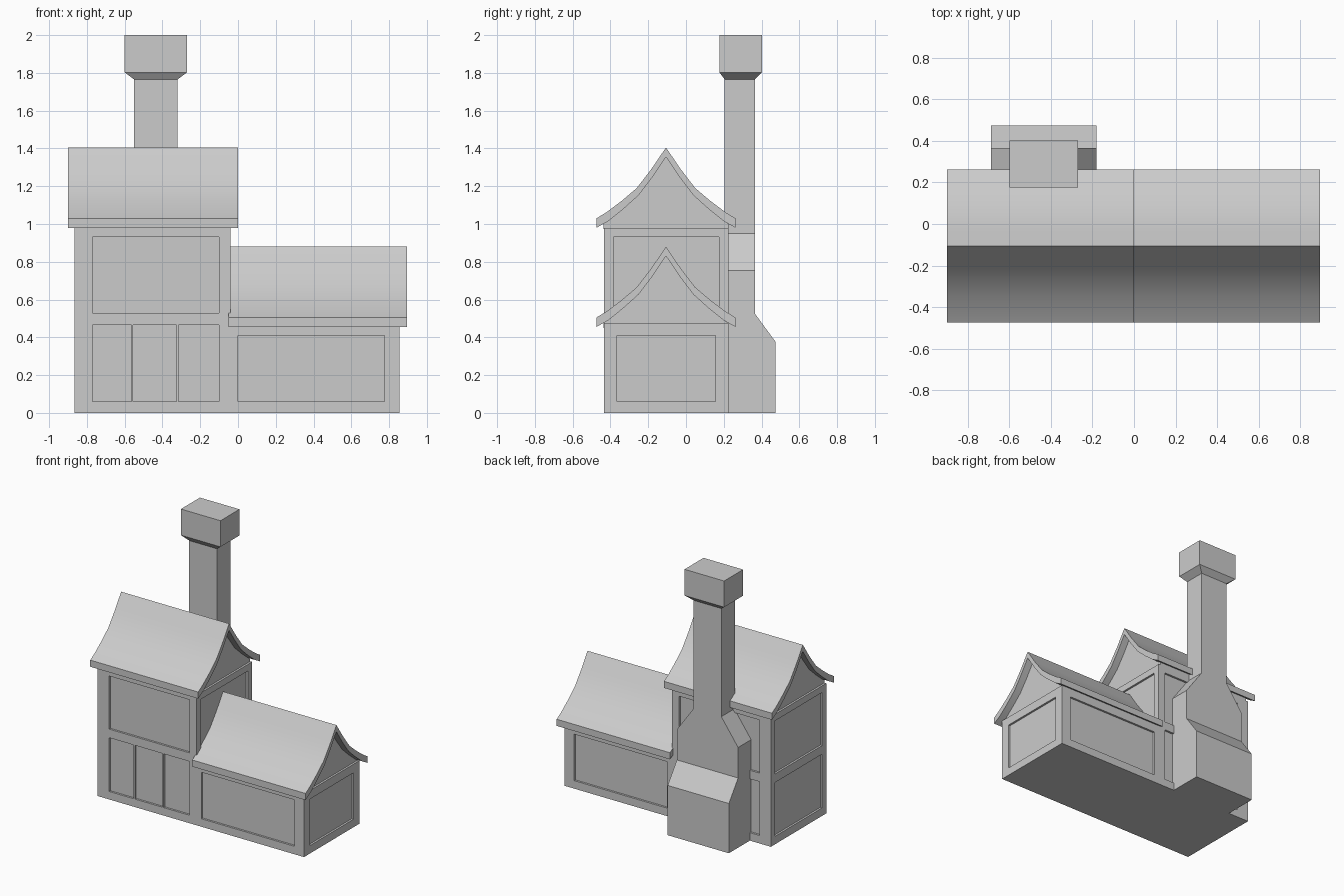
import bpy
import bmesh
from math import radians
from mathutils import Vector

cube = bpy.data.objects.get("Cube")
if cube:
    bpy.data.objects.remove(cube, do_unlink=True)

grey = bpy.data.materials.new("plain grey")
grey.use_nodes = True
grey.diffuse_color = (0.6, 0.6, 0.6, 1)
grey.node_tree.nodes["Principled BSDF"].inputs["Base Color"].default_value = (0.6, 0.6, 0.6, 1)

MID_Y = -0.106                      # ridge line
FRONT, BACK = -0.435, 0.225         # wall planes
LEFT, STEP, RIGHT = -0.865, -0.04, 0.855
RECESS = 0.015


def finish(name, bm):
    bmesh.ops.recalc_face_normals(bm, faces=bm.faces)
    mesh = bpy.data.meshes.new(name)
    bm.to_mesh(mesh)
    bm.free()
    mesh.materials.append(grey)
    obj = bpy.data.objects.new(name, mesh)
    bpy.context.collection.objects.link(obj)
    return obj


def extrude_profile(name, points, direction):
    bm = bmesh.new()
    face = bm.faces.new([bm.verts.new(p) for p in points])
    moved = bmesh.ops.extrude_face_region(bm, geom=[face])["geom"]
    verts = [v for v in moved if isinstance(v, bmesh.types.BMVert)]
    bmesh.ops.translate(bm, verts=verts, vec=Vector(direction))
    return finish(name, bm)


def add_box(bm, lo, hi):
    verts = bmesh.ops.create_cube(bm, size=1)["verts"]
    for v in verts:
        v.co = [(lo[i] + hi[i]) / 2 + v.co[i] * (hi[i] - lo[i]) for i in range(3)]


def loft(name, rings):
    """Stack of rectangles: x0, x1, y0, y1, z."""
    bm = bmesh.new()
    loops = [[bm.verts.new(p) for p in ((a, c, z), (b, c, z), (b, d, z), (a, d, z))]
             for a, b, c, d, z in rings]
    for low, high in zip(loops, loops[1:]):
        for i in range(4):
            j = (i + 1) % 4
            bm.faces.new((low[i], low[j], high[j], high[i]))
    bm.faces.new(loops[0])
    bm.faces.new(loops[-1])
    return finish(name, bm)


def activate(obj):
    bpy.ops.object.select_all(action="DESELECT")
    obj.select_set(True)
    bpy.context.view_layer.objects.active = obj


# Stepped wall block
outline = [(LEFT, 0), (RIGHT, 0), (RIGHT, 0.475), (STEP, 0.475), (STEP, 0.98), (LEFT, 0.98)]
walls = extrude_profile("timber_walls", [(x, FRONT, z) for x, z in outline], (0, BACK - FRONT, 0))

# Recessed panels cut between the timbers
LOWER, UPPER, WING = (0.06, 0.465), (0.53, 0.93), (0.06, 0.41)
cuts = bmesh.new()


def cut_front(x0, x1, span):
    add_box(cuts, (x0, FRONT - 0.1, span[0]), (x1, FRONT + RECESS, span[1]))


def cut_back(x0, x1, span):
    add_box(cuts, (x0, BACK - RECESS, span[0]), (x1, BACK + 0.1, span[1]))


def cut_side(x, sign, y0, y1, span):
    a, b = sorted((x - sign * RECESS, x + sign * 0.1))
    add_box(cuts, (a, y0, span[0]), (b, y1, span[1]))


for cut in (cut_front, cut_back):
    cut(-0.77, -0.10, UPPER)
    cut(0.0, 0.775, WING)
cut_back(-0.77, -0.10, LOWER)
for x0, x1 in ((-0.77, -0.565), (-0.555, -0.325), (-0.315, -0.10)):
    cut_front(x0, x1, LOWER)
for span in (LOWER, UPPER):
    cut_side(LEFT, -1, -0.385, 0.175, span)
cut_side(STEP, 1, -0.385, 0.175, UPPER)
cut_side(RIGHT, 1, -0.365, 0.155, WING)

cutter = finish("panel_cutter", cuts)
cutter.hide_render = True
mod = walls.modifiers.new("panels", "BOOLEAN")
mod.operation = "DIFFERENCE"
mod.solver = "EXACT"
mod.object = cutter
activate(walls)
bpy.ops.object.modifier_apply(modifier=mod.name)
bpy.data.objects.remove(cutter, do_unlink=True)

# Swept roofs and gables: half profiles as distance from ridge, height above eave
TOP = [(0, 0.425), (0.078, 0.31), (0.155, 0.21), (0.235, 0.142), (0.315, 0.082), (0.368, 0.05)]
UNDER = [(0, 0.375), (0.072, 0.268), (0.145, 0.172), (0.225, 0.1), (0.306, 0.035), (0.368, 0)]


def mirrored(half):
    return [(-d, h) for d, h in half[:0:-1]] + half


def roof(name, x0, x1, eave):
    ring = mirrored(TOP) + mirrored(UNDER)[::-1]
    obj = extrude_profile(name, [(x0, MID_Y + d, eave + h) for d, h in ring], (x1 - x0, 0, 0))
    activate(obj)
    bpy.ops.object.shade_smooth_by_angle(angle=radians(30))


def gable(name, x0, x1, eave):
    half = UNDER[:-1] + [(0.33, 0.021), (0.33, -0.006)]
    extrude_profile(name, [(x0, MID_Y + d, eave + h) for d, h in mirrored(half)], (x1 - x0, 0, 0))


roof("tower_roof", -0.90, 0.0, 0.98)
roof("wing_roof", -0.05, 0.895, 0.455)
gable("tower_gable", LEFT + RECESS, STEP - RECESS, 0.98)
gable("wing_gable", STEP - 0.03, RIGHT - RECESS, 0.47 - 0.015)

# Chimney: hearth base, tapered shoulders, shaft and cap
loft("chimney", [
    (-0.69, -0.18, 0.205, 0.475, 0),
    (-0.69, -0.18, 0.205, 0.475, 0.375),
    (-0.69, -0.18, 0.205, 0.365, 0.525),
    (-0.69, -0.18, 0.205, 0.365, 0.755),
    (-0.55, -0.32, 0.205, 0.365, 0.95),
    (-0.55, -0.32, 0.205, 0.365, 1.765),
    (-0.60, -0.27, 0.177, 0.403, 1.803),
    (-0.60, -0.27, 0.177, 0.403, 2.0),
])
